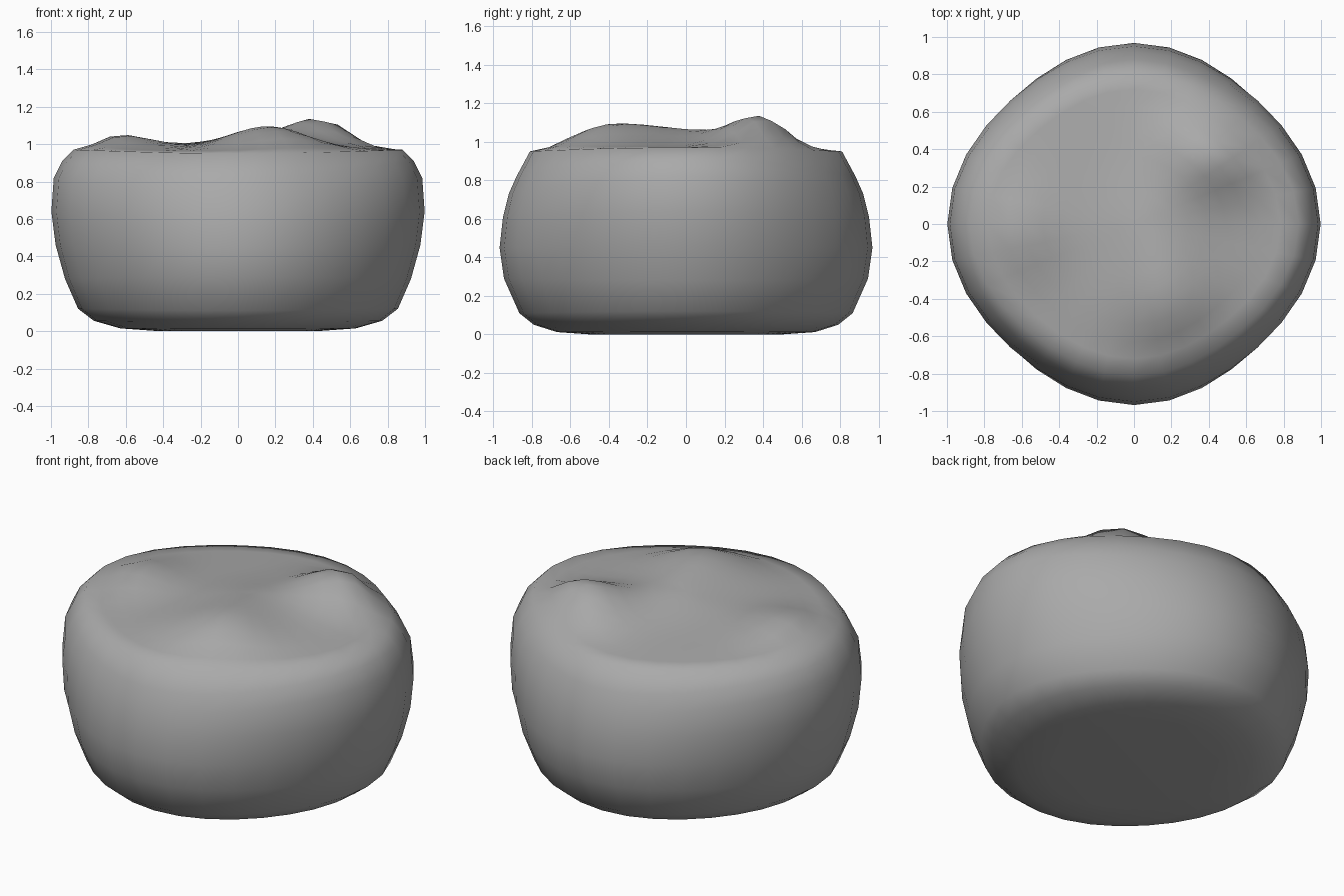
import bpy, bmesh, math

cube = bpy.data.objects.get("Cube")
if cube:
    bpy.data.objects.remove(cube, do_unlink=True)

SEGMENTS = 32
# Wall profiles from base to rim: (radius, height) along x and along y
SIDE_X = [(.42, 0), (.63, .015), (.77, .055), (.855, .12), (.925, .28), (.975, .46),
          (.998, .64), (.985, .82), (.94, .91), (.88, .97)]
SIDE_Y = [(.5, 0), (.67, .012), (.79, .05), (.865, .11), (.945, .29), (.968, .45),
          (.95, .61), (.92, .73), (.88, .82), (.81, .95)]
# Lumps on the seat: x, y, height, spread
LUMPS = [(.38, .38, .14, .17), (.17, -.4, .105, .2), (-.65, -.05, .075, .17),
         (.61, .42, .07, .13), (.12, 0, .06, .2)]


def make_material(name, rgb):
    mat = bpy.data.materials.new(name)
    mat.use_nodes = True
    mat.diffuse_color = (*rgb, 1)
    mat.node_tree.nodes["Principled BSDF"].inputs["Base Color"].default_value = (*rgb, 1)
    return mat


def wall_point(level, angle):
    """Blend the two profiles around the bag."""
    (rx, zx), (ry, zy) = SIDE_X[level], SIDE_Y[level]
    w = math.cos(angle) ** 2
    r = rx * w + ry * (1 - w) - .04 * math.sin(2 * angle) ** 2 * min(1, level / 4)
    return r * math.cos(angle), r * math.sin(angle), zx * w + zy * (1 - w)


def seat_height(x, y, t, rim_z):
    """Shallow dome with lumps that fade out at the rim."""
    dome = .96 + (rim_z - .96) * t ** 2 + .03 * (1 - t ** 2)
    fade = min(1, (1 - t) * 4)
    return dome + fade * sum(h * math.exp(-((x - a) ** 2 + (y - b) ** 2) / (2 * s * s))
                             for a, b, h, s in LUMPS)


bm = bmesh.new()
angles = [2 * math.pi * i / SEGMENTS for i in range(SEGMENTS)]

# Side wall rings
rings = [[bm.verts.new(wall_point(k, a)) for a in angles] for k in range(len(SIDE_X))]
rim = [v.co.copy() for v in rings[-1]]

# Lumpy seat rings, shrinking toward the centre
STEPS = 9
for k in range(STEPS - 1, 0, -1):
    t = k / STEPS
    rings.append([bm.verts.new((p.x * t, p.y * t, seat_height(p.x * t, p.y * t, t, p.z)))
                  for p in rim])

for low, high in zip(rings, rings[1:]):
    for i in range(SEGMENTS):
        j = (i + 1) % SEGMENTS
        bm.faces.new((low[i], low[j], high[j], high[i]))

# Close the base and the middle of the seat
base = bm.verts.new((0, 0, 0))
middle = bm.verts.new((0, 0, seat_height(0, 0, 0, .96)))
for i in range(SEGMENTS):
    j = (i + 1) % SEGMENTS
    bm.faces.new((base, rings[0][j], rings[0][i]))
    bm.faces.new((middle, rings[-1][i], rings[-1][j]))
bmesh.ops.recalc_face_normals(bm, faces=bm.faces)
for f in bm.faces:
    f.smooth = True

mesh = bpy.data.meshes.new("bean_bag")
bm.to_mesh(mesh)
bm.free()
mesh.materials.append(make_material("grey_fabric", (.4, .4, .4)))
bag = bpy.data.objects.new("bean_bag", mesh)
bpy.context.collection.objects.link(bag)
